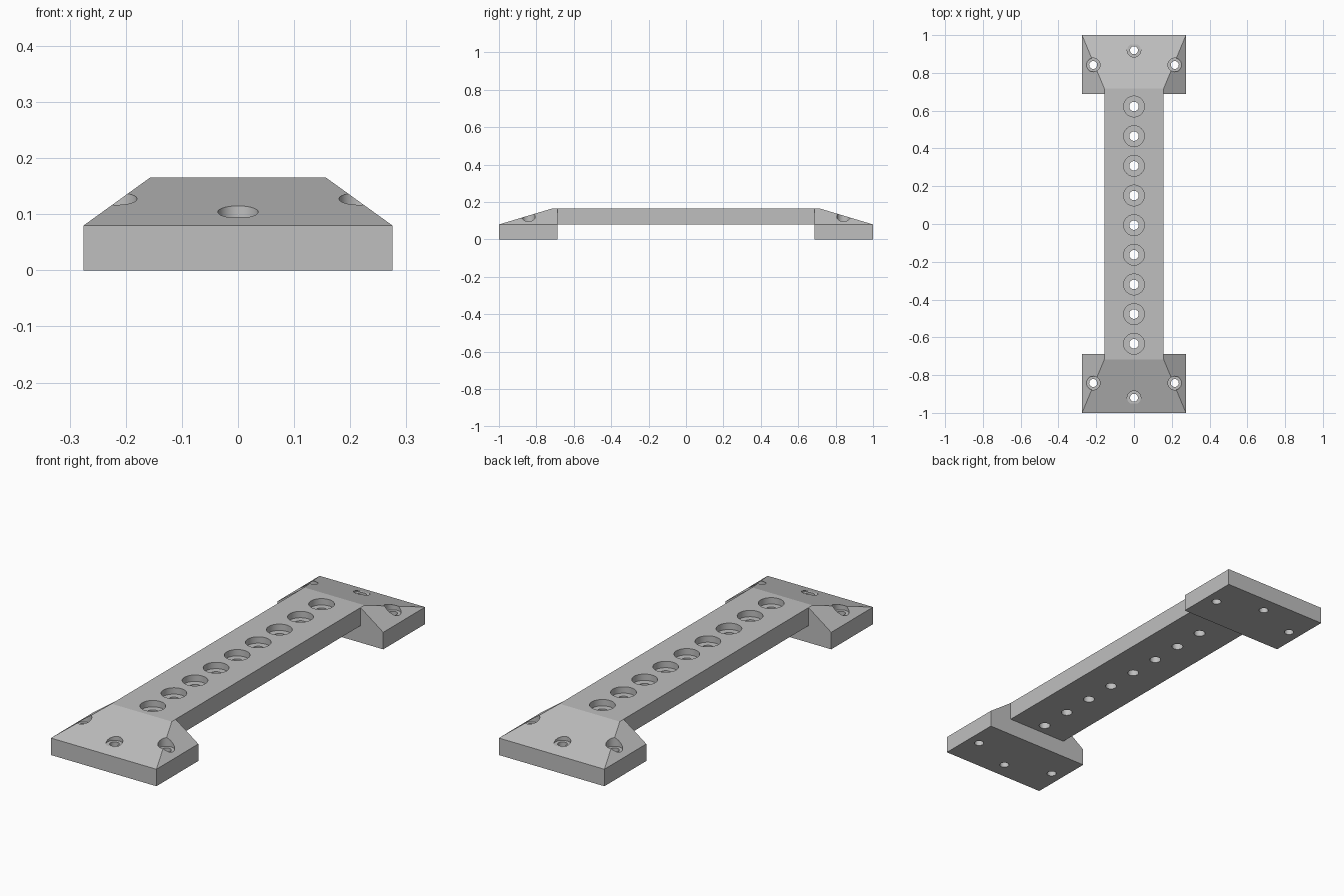
import bpy
import bmesh
import math

cube = bpy.data.objects.get("Cube")
if cube:
    bpy.data.objects.remove(cube, do_unlink=True)

FOOT_W, FOOT_H, FOOT_IN = 0.275, 0.08, 0.688   # half width, edge height, inner end
BAR_W, TOP, SLOPE_Y = 0.157, 0.165, 0.717      # half width, top height, start of slope

grey = bpy.data.materials.new("grey plastic")
grey.use_nodes = True
colour = (0.52, 0.52, 0.52, 1)
grey.diffuse_color = colour
grey.node_tree.nodes["Principled BSDF"].inputs["Base Color"].default_value = colour


def make_object(name, bm):
    bmesh.ops.recalc_face_normals(bm, faces=bm.faces)
    mesh = bpy.data.meshes.new(name)
    bm.to_mesh(mesh)
    bm.free()
    mesh.materials.append(grey)
    obj = bpy.data.objects.new(name, mesh)
    bpy.context.collection.objects.link(obj)
    return obj


def hull(name, points):
    bm = bmesh.new()
    for p in points:
        bm.verts.new(p)
    bmesh.ops.convex_hull(bm, input=bm.verts)
    bmesh.ops.dissolve_limit(bm, angle_limit=0.01, verts=bm.verts, edges=bm.edges)
    return make_object(name, bm)


def drill(bm, x, y, bore, head, floor, sides=48):
    """Stepped round cutter: a through bore with a wider flat-bottomed head."""
    rings = []
    for r, z in ((bore, -0.1), (bore, floor), (head, floor), (head, 0.3)):
        rings.append([bm.verts.new((x + r * math.cos(math.tau * i / sides),
                                    y + r * math.sin(math.tau * i / sides), z))
                      for i in range(sides)])
    for a, b in zip(rings, rings[1:]):
        for i in range(sides):
            j = (i + 1) % sides
            bm.faces.new((a[i], a[j], b[j], b[i]))
    bm.faces.new(rings[0])
    bm.faces.new(rings[-1])


def boolean(target, other, operation):
    mod = target.modifiers.new(operation.lower(), 'BOOLEAN')
    mod.operation = operation
    mod.solver = 'EXACT'
    mod.object = other
    bpy.context.view_layer.objects.active = target
    bpy.ops.object.modifier_apply(modifier=mod.name)
    bpy.data.objects.remove(other, do_unlink=True)


# Raised bar
bracket = hull("mounting_bracket", [(x, y, z) for x in (-BAR_W, BAR_W)
                                    for y in (-0.7, 0.7) for z in (FOOT_H, TOP)])

# Sloped feet at both ends
for s in (-1, 1):
    points = [(x, s * y, z) for x in (-FOOT_W, FOOT_W)
              for y in (FOOT_IN, 1) for z in (0, FOOT_H)]
    points += [(x, s * y, TOP) for x in (-BAR_W, BAR_W) for y in (FOOT_IN, SLOPE_Y)]
    boolean(bracket, hull("foot", points), 'UNION')

# Row of counterbored holes, and three screw holes in each foot
bm = bmesh.new()
for i in range(-4, 5):
    drill(bm, 0, i * 0.157 - 0.006, 0.025, 0.055, 0.135)
for s in (-1, 1):
    for x, y in ((-0.216, 0.842), (0, 0.92), (0.216, 0.842)):
        drill(bm, x, s * y, 0.021, 0.036, 0.095)
boolean(bracket, make_object("hole_cutter", bm), 'DIFFERENCE')

# Sharp edges, round holes
bpy.ops.object.select_all(action='DESELECT')
bracket.select_set(True)
bpy.context.view_layer.objects.active = bracket
bpy.ops.object.shade_smooth_by_angle(angle=math.radians(10))
